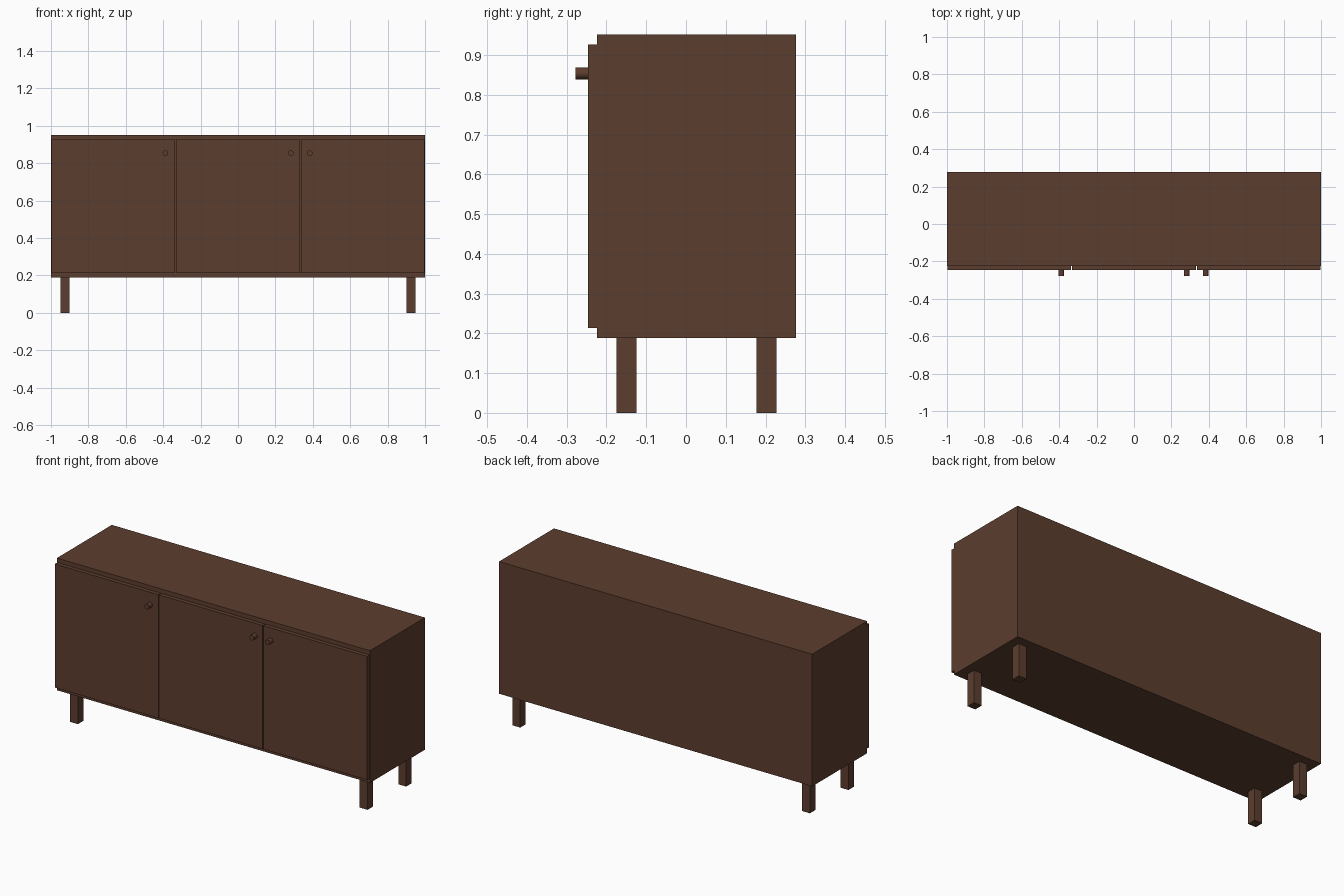
import bpy, math

if "Cube" in bpy.data.objects:
    bpy.data.objects.remove(bpy.data.objects["Cube"])

wood = bpy.data.materials.new("dark walnut")
wood.diffuse_color = (0.107, 0.0467, 0.0273, 1)
wood.use_nodes = True
wood.node_tree.nodes["Principled BSDF"].inputs["Base Color"].default_value = wood.diffuse_color


def box(name, x, y, z):
    """Box from (min, max) ranges on each axis."""
    bpy.ops.mesh.primitive_cube_add(size=1, location=[(a + b) / 2 for a, b in (x, y, z)])
    ob = bpy.context.object
    ob.name = name
    ob.scale = [b - a for a, b in (x, y, z)]
    bpy.ops.object.transform_apply(location=False, rotation=False, scale=True)
    ob.data.materials.append(wood)
    return ob


# Cabinet body
box("cabinet_body", (-1, 1), (-0.224, 0.277), (0.188, 0.951))

# Three doors with narrow gaps, proud of the body front
third, gap = 2 / 3, 0.0025
for i, side in enumerate(("left", "middle", "right")):
    x0 = -1 + i * third
    box(side + "_door", (x0 + gap, x0 + third - gap), (-0.247, -0.224), (0.213, 0.926))

# Round door knobs
for side, x in (("left", -0.388), ("middle", 0.282), ("right", 0.383)):
    bpy.ops.mesh.primitive_cylinder_add(vertices=32, radius=0.015, depth=0.031,
                                        location=(x, -0.2625, 0.854),
                                        rotation=(math.pi / 2, 0, 0))
    knob = bpy.context.object
    knob.name = side + "_knob"
    knob.data.materials.append(wood)
    bpy.ops.object.shade_smooth_by_angle()

# Four square legs
for row, y in (("front", -0.15), ("back", 0.202)):
    for side, x in (("left", -0.925), ("right", 0.925)):
        box(f"{row}_{side}_leg", (x - 0.025, x + 0.025), (y - 0.025, y + 0.025), (0, 0.188))
